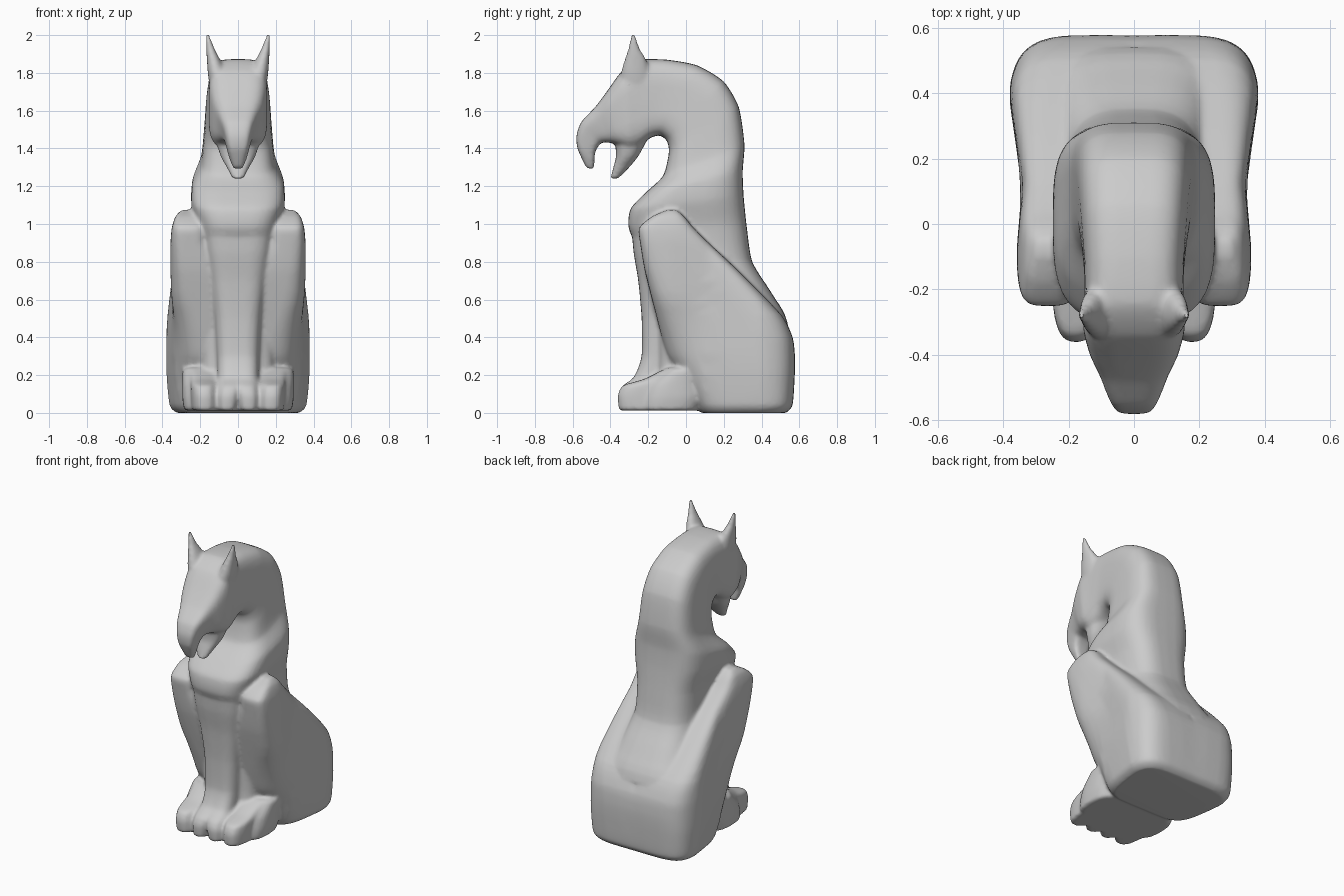
import bpy, bmesh, math

if "Cube" in bpy.data.objects:
    bpy.data.objects.remove(bpy.data.objects["Cube"])

stone = bpy.data.materials.new("grey_stone")
stone.diffuse_color = (0.6, 0.6, 0.6, 1)
stone.use_nodes = True
stone.node_tree.nodes["Principled BSDF"].inputs["Base Color"].default_value = stone.diffuse_color
parts = []


def smooth_rings(rings, steps=4):
    """In-between rings, slightly rounded."""
    out = []
    for k in range(len(rings) - 1):
        p0, p1 = rings[max(k - 1, 0)], rings[k]
        p2, p3 = rings[k + 1], rings[min(k + 2, len(rings) - 1)]
        for s in range(steps):
            t = s / steps
            out.append([b + (c - b) * t + 0.3 * t * (1 - t) * ((1 - t) * (b - a - (c - b)) + t * (c - b - (d - c)))
                        for a, b, c, d in zip(p0, p1, p2, p3)])
    return out + [rings[-1]]


def loft(name, rings, power=(3, 3), sides=40, warp=None):
    """Rings: (front_y, front_z, back_y, back_z, x0, x1); power squares the section."""
    bm = bmesh.new()
    loops = []
    rows = smooth_rings(rings)
    for n, (fy, fz, by, bz, x0, x1) in enumerate(rows):
        p = power[0] + (power[1] - power[0]) * n / (len(rows) - 1)
        cx, hx = (x0 + x1) / 2, (x1 - x0) / 2
        loop = []
        for i in range(sides):
            a = 2 * math.pi * i / sides
            c, s = math.cos(a), math.sin(a)
            u = math.copysign(abs(c) ** (2 / p), c)
            v = math.copysign(abs(s) ** (2 / p), s)
            co = (cx + hx * u, (fy + by) / 2 + (by - fy) / 2 * v,
                  (fz + bz) / 2 + (bz - fz) / 2 * v)
            loop.append(bm.verts.new(warp(*co) if warp else co))
        loops.append(loop)
    for a, b in zip(loops, loops[1:]):
        for i in range(sides):
            j = (i + 1) % sides
            bm.faces.new((a[i], a[j], b[j], b[i]))
    bm.faces.new(loops[0][::-1])
    bm.faces.new(loops[-1])
    bmesh.ops.recalc_face_normals(bm, faces=bm.faces)
    me = bpy.data.meshes.new(name)
    bm.to_mesh(me)
    bm.free()
    ob = bpy.data.objects.new(name, me)
    bpy.context.collection.objects.link(ob)
    parts.append(ob)


def centred(name, rings, power=(3, 3)):
    loft(name, [(a, b, c, d, -w, w) for a, b, c, d, w in rings], power)


def pair(name, levels, power=3, warp=None):
    """Levels: (z, y0, y1, x0, x1), built on the right and mirrored to the left."""
    p = (power, power)
    loft(name + "_right", [(y0, z, y1, z, x0, x1) for z, y0, y1, x0, x1 in levels], p, warp=warp)
    loft(name + "_left", [(y0, z, y1, z, -x1, -x0) for z, y0, y1, x0, x1 in levels], p, warp=warp)


# Torso, arched neck, head and hooked upper beak
centred("torso_neck_head", [
    (-.10, .08, .50, .08, .25), (-.13, .40, .54, .47, .31),
    (-.18, .60, .45, .64, .26), (-.25, .85, .35, .80, .215),
    (-.305, .98, .32, 1.0, .22), (-.295, 1.08, .305, 1.15, .248),
    (-.215, 1.165, .30, 1.28, .242), (-.12, 1.255, .31, 1.42, .195),
    (-.09, 1.38, .28, 1.62, .178), (-.10, 1.44, .20, 1.755, .17),
    (-.14, 1.47, .06, 1.84, .16), (-.19, 1.455, -.10, 1.87, .152),
    (-.25, 1.41, -.245, 1.87, .152), (-.30, 1.40, -.34, 1.81, .155),
    (-.36, 1.42, -.42, 1.70, .135), (-.40, 1.43, -.48, 1.62, .108),
    (-.45, 1.43, -.555, 1.54, .08), (-.48, 1.385, -.58, 1.47, .063),
    (-.485, 1.34, -.575, 1.40, .05), (-.485, 1.285, -.53, 1.30, .025)], (3, 4.5))

# Lower beak
centred("lower_beak", [
    (-.38, 1.48, -.18, 1.50, .13), (-.37, 1.36, -.245, 1.37, .095),
    (-.385, 1.30, -.30, 1.30, .06), (-.40, 1.24, -.36, 1.24, .03)], (2.5, 2.5))

# Pointed ears
pair("ear", [
    (1.74, -.35, -.18, .04, .152), (1.80, -.345, -.19, .065, .160),
    (1.87, -.325, -.21, .095, .165), (1.93, -.306, -.245, .125, .168),
    (2.005, -.29, -.270, .152, .173)], 2.2)

# Front legs standing close together, with paws
pair("front_leg", [
    (.012, -.355, -.05, .00, .115), (.09, -.362, -.05, -.015, .12),
    (.14, -.34, -.05, -.03, .115), (.19, -.275, -.05, -.05, .11),
    (.30, -.235, -.03, -.08, .112), (.50, -.235, .0, -.09, .125),
    (.70, -.253, .0, -.10, .15), (.85, -.278, .0, -.12, .175),
    (1.0, -.29, .0, -.12, .19)], 2.8)

# Solid mass between and under the legs
centred("belly_fill", [
    (-.31, .012, .1, .012, .19), (-.31, .10, .1, .10, .20),
    (-.24, .165, .1, .165, .20), (-.15, .23, .1, .23, .19),
    (-.155, .50, .1, .50, .20), (-.19, .75, .1, .75, .22),
    (-.215, .93, .1, .93, .24)], (3.5, 3.5))

# Hind paws, widening backwards into the heel
pair("hind_paw", [
    (.012, -.355, .00, .105, .245), (.09, -.362, .04, .105, .25),
    (.145, -.335, .06, .105, .252), (.18, -.22, .06, .10, .258),
    (.24, -.10, .06, .10, .27)], 2.8)
pair("hind_heel", [
    (.012, -.24, .07, .05, .285), (.08, -.23, .10, .05, .295),
    (.15, -.20, .10, .05, .295), (.23, -.11, .10, .05, .295)], 2.6)


def waist(x, y, z):
    """Narrow the haunch ahead of the rump, and the shin towards the ankle."""
    if y > .12:
        w = .885 + .115 * min(1, (y - .12) / .28)
    else:
        w = .885 + .05 * min(1, (.12 - y) / .2)
    if z < .6 and y < .1:
        w -= .5 * (.6 - z) * (.1 - y) / .2
    return x * w, y, z


# Haunches rising to the raised knees, with the sloping shin as front edge
pair("haunch", [
    (.0, .08, .53, -.15, .33), (.04, .05, .565, -.2, .365),
    (.20, -.04, .576, -.2, .382), (.30, -.10, .577, -.2, .386),
    (.40, -.13, .565, -.15, .386), (.52, -.16, .505, -.05, .385),
    (.75, -.218, .28, .09, .385), (.90, -.243, .12, .17, .383),
    (.98, -.25, .04, .19, .375), (1.04, -.18, -.01, .215, .355),
    (1.075, -.10, -.05, .25, .32)], 4, waist)

# Merge everything into one smooth carved figure
bpy.ops.object.select_all(action='DESELECT')
for ob in parts:
    ob.select_set(True)
figure = parts[0]
bpy.context.view_layer.objects.active = figure
bpy.ops.object.join()
figure.name = "seated_beaked_beast"
remesh = figure.modifiers.new("merge", 'REMESH')
remesh.mode = 'VOXEL'
remesh.voxel_size = 0.011
soften = figure.modifiers.new("soften", 'SMOOTH')
soften.factor = 0.5
soften.iterations = 8
reduce = figure.modifiers.new("reduce", 'DECIMATE')
reduce.ratio = 0.4
for m in ("merge", "soften", "reduce"):
    bpy.ops.object.modifier_apply(modifier=m)
figure.data.materials.clear()
figure.data.materials.append(stone)
bpy.ops.object.shade_smooth_by_angle(angle=math.radians(50))
